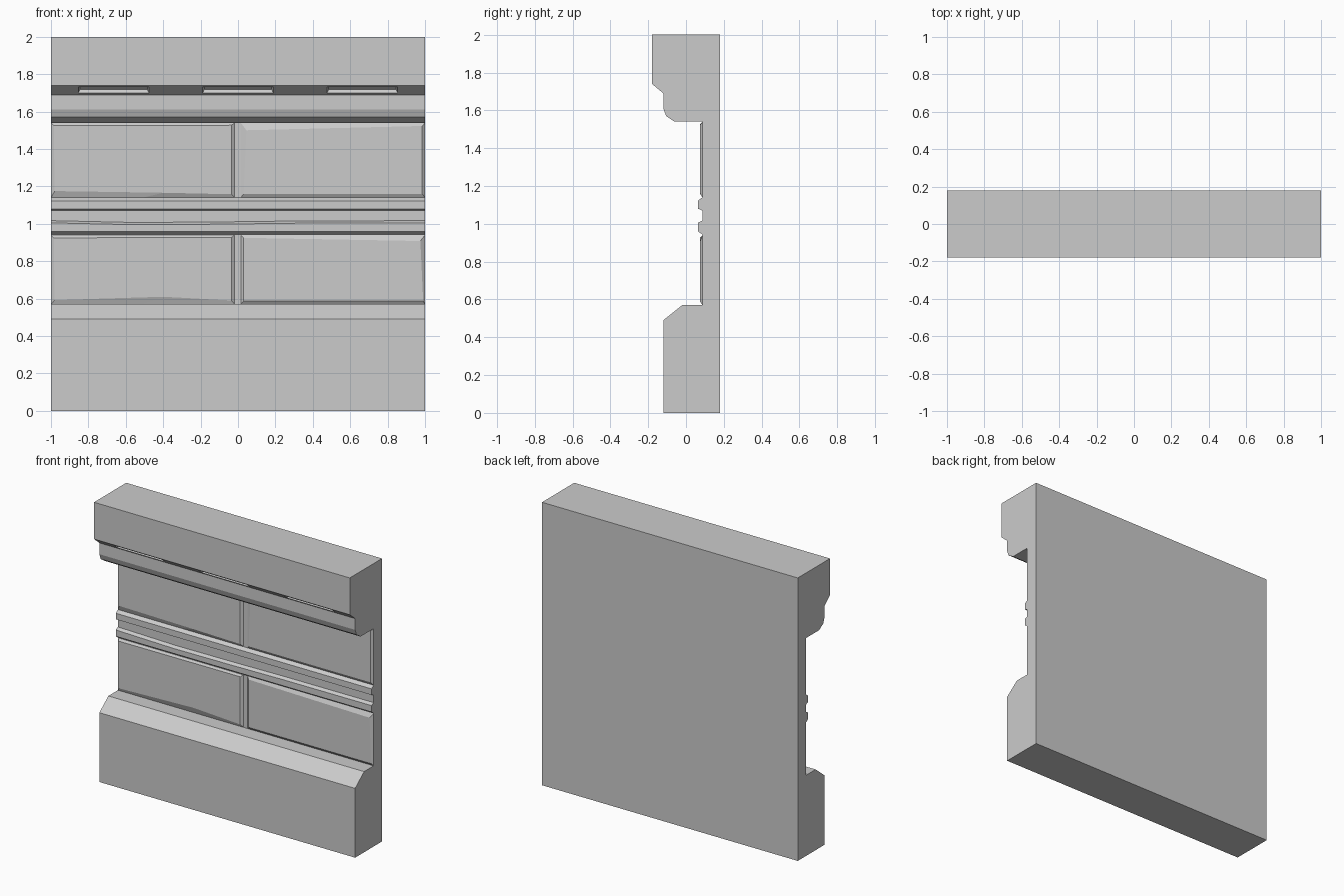
import bpy, bmesh
from mathutils import Vector

if "Cube" in bpy.data.objects:
    bpy.data.objects.remove(bpy.data.objects["Cube"])


def loft(name, rings):
    """Bridge matching point rings in order and cap both ends."""
    bm = bmesh.new()
    vs = [[bm.verts.new(p) for p in ring] for ring in rings]
    n = len(vs[0])
    for a, b in zip(vs, vs[1:]):
        for i in range(n):
            j = (i + 1) % n
            bm.faces.new((a[i], a[j], b[j], b[i]))
    bm.faces.new(vs[0][::-1])
    bm.faces.new(vs[-1])
    bmesh.ops.recalc_face_normals(bm, faces=bm.faces)
    me = bpy.data.meshes.new(name)
    bm.to_mesh(me)
    bm.free()
    ob = bpy.data.objects.new(name, me)
    bpy.context.collection.objects.link(ob)
    return ob


def extrude_x(name, profile, xs=(-1, 1)):
    return loft(name, [[(x, y, z) for y, z in profile] for x in xs])


WALL, FACE, STRIP = 0.087, 0.075, 0.063

# Wall body: plinth, recessed middle and overhanging cornice
wall = extrude_x("wall_body", [
    (0.18, 0), (0.18, 2), (-0.18, 2), (-0.18, 1.74), (-0.12, 1.69),
    (-0.12, 1.61), (-0.105, 1.57), (-0.06, 1.54), (WALL, 1.54),
    (WALL, 0.57), (-0.02, 0.57), (-0.12, 0.49), (-0.12, 0)])

# Tapered slots cut into the cornice chamfer
along = Vector((0, 0.06, -0.05)).normalized()
out = Vector((0, -0.05, -0.06)).normalized()
mid = Vector((0, -0.15, 1.715))
for cx in (-0.665, 0, 0.665):
    rings = []
    for depth, hx, hl in ((0.01, 0.193, 0.028), (-0.02, 0.18, 0.018)):
        rings.append([mid + Vector((cx + sx * hx, 0, 0)) + along * sl * hl + out * depth
                      for sx, sl in ((-1, -1), (1, -1), (1, 1), (-1, 1))])
    cutter = loft("slot_cutter", rings)
    cutter.hide_render = True
    mod = wall.modifiers.new("slot", 'BOOLEAN')
    mod.operation = 'DIFFERENCE'
    mod.solver = 'EXACT'
    mod.object = cutter
    bpy.context.view_layer.objects.active = wall
    bpy.ops.object.modifier_apply(modifier=mod.name)
    bpy.data.objects.remove(cutter)


# Panels with uneven chipped bevels: outer rectangle, then front face outline
def panel(name, x0, x1, z0, z1, front):
    outer = [(x0, z0), ((x0 + x1) / 2, z0), (x1, z0), (x1, z1), (x0, z1)]
    loft(name, [[(x, WALL, z) for x, z in outer],
                [(x, FACE, z) for x, z in front]])


panel("panel_upper_left", -1, -0.018, 1.14, 1.54,
      [(-0.98, 1.175), (-0.4, 1.166), (-0.035, 1.158), (-0.035, 1.527), (-0.985, 1.525)])
panel("panel_upper_right", 0.015, 1, 1.14, 1.54,
      [(0.03, 1.16), (0.5, 1.16), (0.985, 1.16), (0.985, 1.523), (0.045, 1.5)])
panel("panel_lower_left", -1, -0.018, 0.57, 0.94,
      [(-0.98, 0.592), (-0.4, 0.61), (-0.035, 0.59), (-0.035, 0.927), (-0.985, 0.925)])
panel("panel_lower_right", 0.015, 1, 0.57, 0.94,
      [(0.03, 0.587), (0.5, 0.587), (0.99, 0.587), (0.975, 0.908), (0.03, 0.925)])

# Upper trim strip
extrude_x("trim_upper", [(WALL, 1.14), (STRIP, 1.123), (STRIP, 1.08), (WALL, 1.07)])

# Lower trim strip with a worn, wavy top edge
loft("trim_lower", [
    [(x, WALL, 1.015 + dz), (x, STRIP, 1.003 + dz), (x, STRIP, 0.96), (x, WALL, 0.943)]
    for x, dz in ((-1, 0.002), (-0.55, -0.008), (-0.1, -0.005), (0.3, 0), (1, 0.002))])
